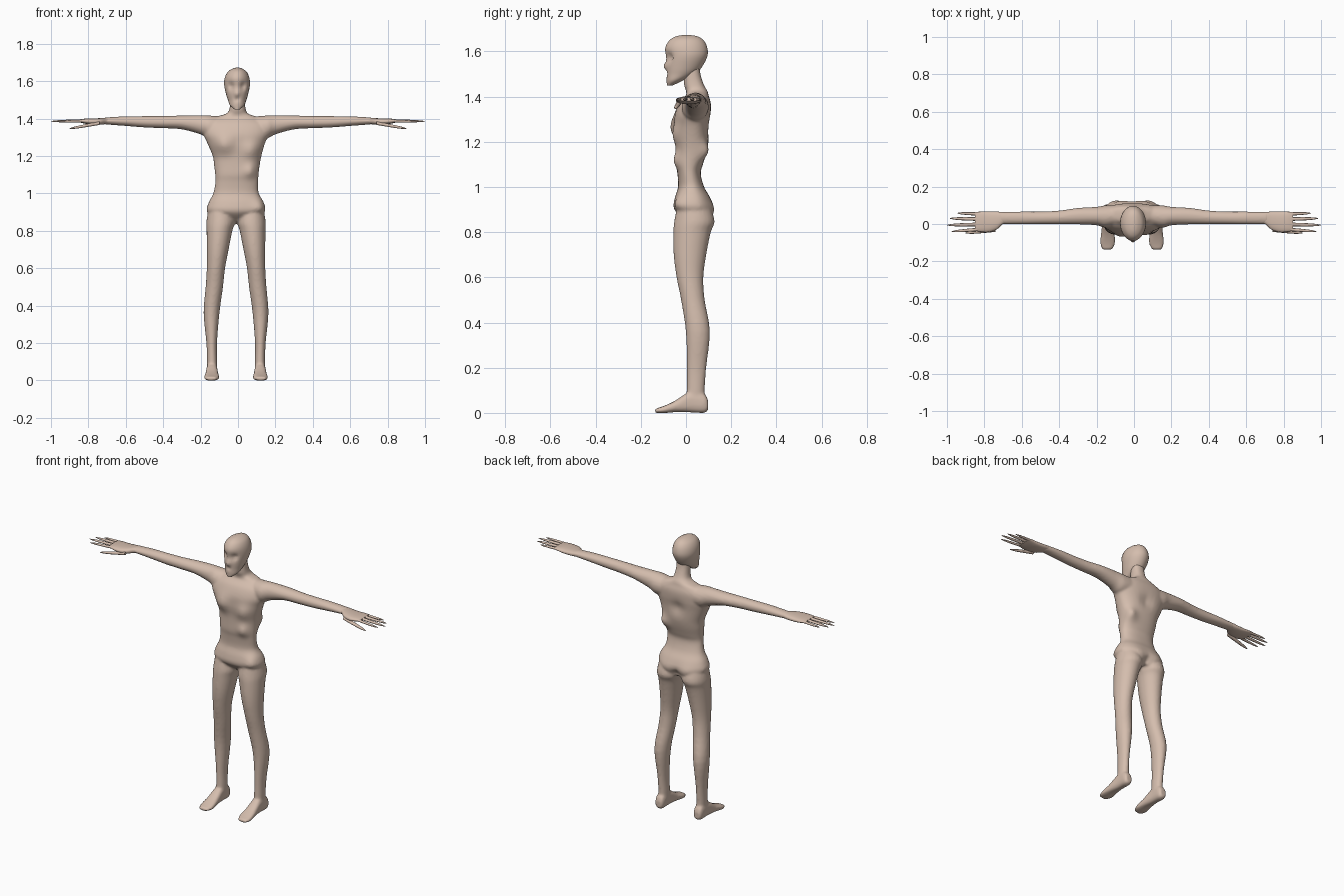
import bpy, bmesh, math
from mathutils import Vector

skin = bpy.data.materials.new("skin")
skin.diffuse_color = (0.66, 0.51, 0.42, 1)


def spline(rows, steps):
    """Catmull-Rom interpolation of section rows."""
    out = []
    for i in range(len(rows) - 1):
        a, b = rows[max(i - 1, 0)], rows[i]
        c, d = rows[i + 1], rows[min(i + 2, len(rows) - 1)]
        for s in range(steps):
            t = s / steps
            out.append([q + 0.5 * t * (r - p + t * (2 * p - 5 * q + 4 * r - u + t * (3 * (q - r) + u - p)))
                        for p, q, r, u in zip(a, b, c, d)])
    return out + [list(rows[-1])]


def loft(bm, axis, rows, steps=4, n=24, power=2.0, mirror=None):
    """Rows are (position on axis, then low/high bounds on the two other axes)."""
    others = [k for k in range(3) if k != axis]
    for flip in ([False] if mirror is None else [False, True]):
        rings = []
        for pos, a0, a1, b0, b1 in spline(rows, steps):
            ring = []
            for k in range(n):
                c, s = math.cos(math.tau * k / n), math.sin(math.tau * k / n)
                p = [0, 0, 0]
                p[axis] = pos
                p[others[0]] = (a0 + a1) / 2 + (a1 - a0) / 2 * math.copysign(abs(c) ** (2 / power), c)
                p[others[1]] = (b0 + b1) / 2 + (b1 - b0) / 2 * math.copysign(abs(s) ** (2 / power), s)
                if flip:
                    p[0] = 2 * mirror - p[0]
                ring.append(bm.verts.new(p))
            rings.append(ring)
        for r, q in zip(rings, rings[1:]):
            for k in range(n):
                bm.faces.new((r[k], r[(k + 1) % n], q[(k + 1) % n], q[k]))
        bm.faces.new(rings[0])
        bm.faces.new(rings[-1])


def push(bm, bumps):
    """Soft local displacements: centre, radius, offset."""
    for centre, radius, offset in bumps:
        for v in bm.verts:
            w = math.exp(-((v.co - Vector(centre)).length / radius) ** 2)
            v.co += Vector(offset) * w


def finish(name, bm, voxel=None):
    bmesh.ops.recalc_face_normals(bm, faces=bm.faces)
    me = bpy.data.meshes.new(name)
    bm.to_mesh(me)
    bm.free()
    me.materials.append(skin)
    ob = bpy.data.objects.new(name, me)
    bpy.context.collection.objects.link(ob)
    bpy.ops.object.select_all(action='DESELECT')
    ob.select_set(True)
    bpy.context.view_layer.objects.active = ob
    if voxel:
        m = ob.modifiers.new("blend", 'REMESH')
        m.mode, m.voxel_size = 'VOXEL', voxel
        bpy.ops.object.modifier_apply(modifier=m.name)
        m = ob.modifiers.new("soften", 'SMOOTH')
        m.factor, m.iterations = 0.5, 6
        bpy.ops.object.modifier_apply(modifier=m.name)
    bpy.ops.object.shade_smooth_by_angle(angle=math.radians(50))
    return ob


MID = -0.0105  # centre line of the legs and torso

# Body: torso and neck
bm = bmesh.new()
loft(bm, 2, [
    (0.85, -.10, .08, 0, .10), (0.90, -.165, .143, -.052, .12), (0.95, -.157, .138, -.05, .108),
    (1.00, -.132, .111, -.035, .08), (1.06, -.121, .108, -.038, .065), (1.10, -.122, .11, -.045, .075),
    (1.15, -.128, .115, -.045, .09), (1.20, -.135, .125, -.045, .10), (1.27, -.165, .145, -.05, .105),
    (1.32, -.185, .165, -.05, .11), (1.37, -.18, .16, -.03, .11), (1.405, -.13, .11, 0, .10),
    (1.425, -.065, .055, 0, .095), (1.45, -.046, .041, -.008, .08), (1.50, -.042, .036, -.008, .064),
    (1.55, -.04, .035, 0, .06)], n=40, power=2.3)
push(bm, [
    ((.10, .09, 1.15), .04, (.012, .035, 0)),    # protruding back flank
    ((.075, -.05, 1.23), .05, (0, -.022, 0)),    # chest, one side
    ((.07, -.05, 1.12), .035, (0, -.022, 0)),    # hanging fold
    ((-.075, -.05, 1.26), .05, (0, -.025, 0)),   # chest, other side
    ((.12, -.04, .93), .04, (.006, -.018, 0)),   # hip bump
    ((.06, .11, .88), .05, (0, .012, 0)),        # buttocks
    ((-.08, .11, .88), .05, (0, .012, 0)),
    ((MID, .11, 1.27), .04, (0, -.014, 0)),      # spine hollow
    ((MID, .12, .87), .025, (0, -.02, 0))])

# Body: legs
loft(bm, 2, [
    (0.93, -.155, -.03, -.035, .10), (0.85, -.169, -.016, -.052, .127), (0.80, -.168, -.03, -.056, .11),
    (0.70, -.167, -.05, -.055, .09), (0.60, -.167, -.069, -.042, .077), (0.50, -.173, -.08, -.022, .083),
    (0.36, -.184, -.099, -.001, .106), (0.20, -.169, -.112, .004, .09), (0.10, -.166, -.111, .003, .083),
    (0.04, -.166, -.111, 0, .085)], mirror=MID)

# Body: feet
loft(bm, 1, [
    (.098, -.16, -.12, .012, .055), (.08, -.168, -.112, 0, .085), (.02, -.169, -.11, .002, .095),
    (-.05, -.176, -.104, .003, .053), (-.10, -.182, -.10, -.001, .03), (-.138, -.17, -.118, 0, .018)],
    power=2.6, mirror=MID)

# Body: arms
loft(bm, 0, [
    (.07, .0, .10, 1.30, 1.41), (.15, -.02, .10, 1.292, 1.416), (.20, -.007, .092, 1.315, 1.418),
    (.30, -.002, .086, 1.342, 1.416), (.40, -.002, .072, 1.348, 1.414), (.50, -.002, .067, 1.352, 1.413),
    (.60, -.002, .067, 1.36, 1.412), (.72, 0, .065, 1.369, 1.405)], mirror=0)
finish("body", bm, 0.007)

# Hands: palm, four fingers and thumb
bm = bmesh.new()
loft(bm, 0, [
    (.66, .006, .06, 1.372, 1.402), (.70, 0, .064, 1.371, 1.404), (.735, -.03, .066, 1.367, 1.402),
    (.78, -.044, .066, 1.367, 1.40), (.82, -.042, .066, 1.373, 1.399), (.85, -.036, .064, 1.38, 1.395)],
    power=2.4, mirror=0)


def finger(x0, y0, z0, x1, y1, z1, r):
    rows = []
    for t, k in ((0, 1), (.3, .95), (.6, .85), (.85, .6), (1, .15)):
        x, y, z = x0 + (x1 - x0) * t, y0 + (y1 - y0) * t, z0 + (z1 - z0) * t
        rows.append((x, y - r * k, y + r * k, z - r * k * .8, z + r * k * .8))
    loft(bm, 0, rows, steps=2, n=10, mirror=0)


finger(.82, .053, 1.387, .945, .058, 1.384, .009)
finger(.82, .026, 1.389, .985, .03, 1.385, .010)
finger(.82, -.002, 1.389, 1.0, -.006, 1.385, .010)
finger(.82, -.028, 1.387, .975, -.04, 1.383, .009)
finger(.74, -.03, 1.375, .90, -.048, 1.346, .012)
finish("hands", bm)

# Head with sunken eyes, nose, brow and mouth
bm = bmesh.new()
loft(bm, 2, [
    (1.448, -.018, .008, -.084, -.062), (1.47, -.043, .033, -.086, -.015), (1.50, -.054, .045, -.087, .04),
    (1.53, -.064, .054, -.088, .07), (1.58, -.074, .064, -.086, .095), (1.62, -.07, .06, -.088, .093),
    (1.65, -.054, .046, -.072, .077), (1.666, -.03, .024, -.045, .052), (1.672, -.01, .006, -.015, .02)],
    n=40)
push(bm, [
    ((-.04, -.08, 1.572), .017, (0, .02, 0)),
    ((.03, -.08, 1.572), .017, (0, .02, 0)),
    ((-.005, -.088, 1.535), .014, (0, -.012, 0)),
    ((-.005, -.088, 1.60), .03, (0, -.004, 0)),
    ((-.005, -.088, 1.502), .012, (0, .008, 0))])
finish("head", bm)
